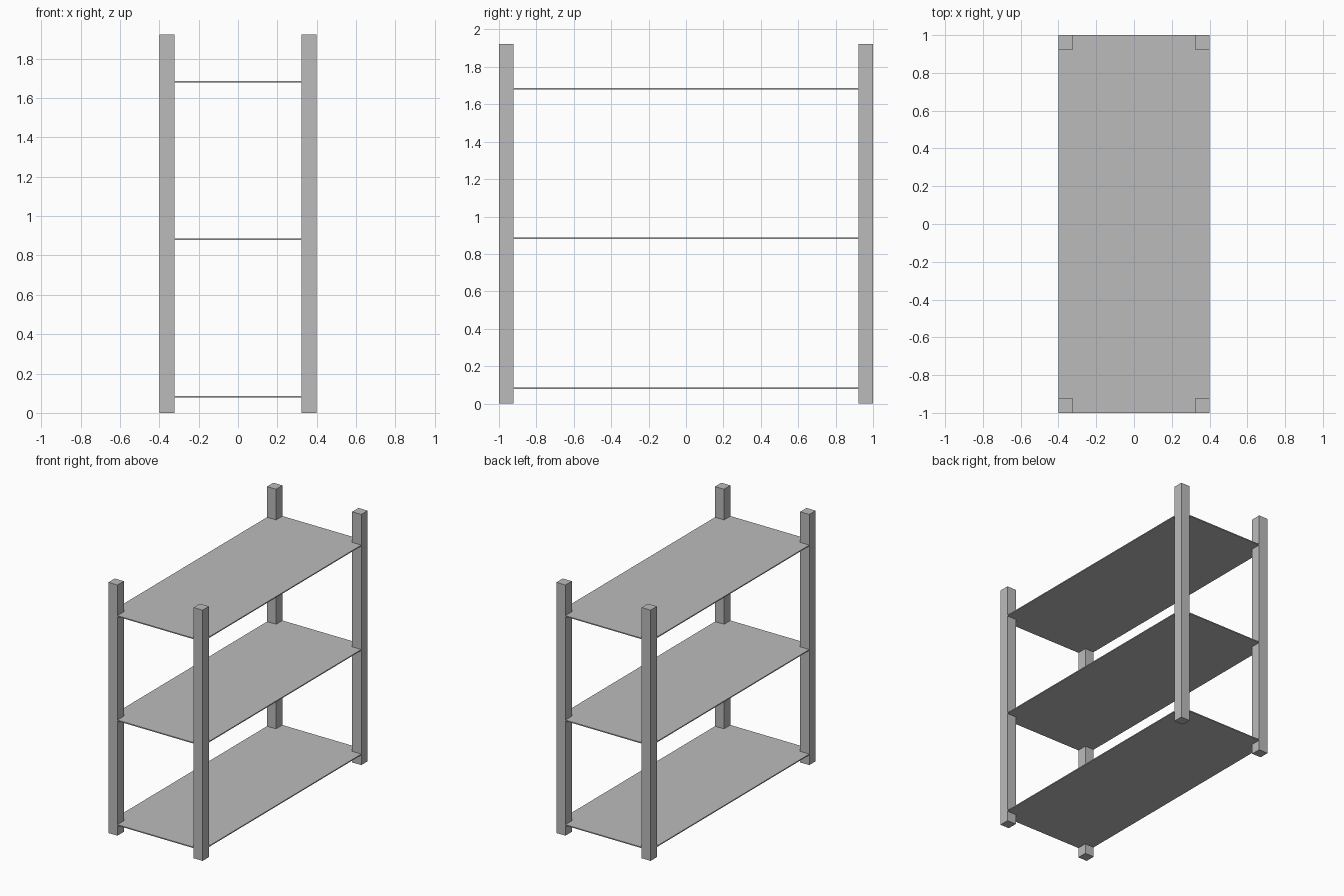
import bpy
import bmesh
from mathutils import Matrix, Vector

cube = bpy.data.objects.get("Cube")
if cube:
    bpy.data.objects.remove(cube, do_unlink=True)

HALF_X, HALF_Y, HEIGHT = 0.4, 1.0, 1.923
POST = 0.077
SHELF_THICKNESS = 0.008
SHELF_BOTTOMS = (0.077, 0.879, 1.68)

# One plain grey for the whole rack
grey = bpy.data.materials.new("plain grey")
grey.use_nodes = True
grey.diffuse_color = (0.5, 0.5, 0.5, 1)
bsdf = next(n for n in grey.node_tree.nodes if n.type == "BSDF_PRINCIPLED")
bsdf.inputs["Base Color"].default_value = grey.diffuse_color


def make_object(name, bm):
    bmesh.ops.recalc_face_normals(bm, faces=bm.faces)
    mesh = bpy.data.meshes.new(name)
    bm.to_mesh(mesh)
    bm.free()
    mesh.materials.append(grey)
    obj = bpy.data.objects.new(name, mesh)
    bpy.context.collection.objects.link(obj)
    return obj


def make_post(name, x, y):
    bm = bmesh.new()
    placement = Matrix.Translation((x, y, HEIGHT / 2)) @ Matrix.Diagonal((POST, POST, HEIGHT, 1))
    bmesh.ops.create_cube(bm, size=1, matrix=placement)
    return make_object(name, bm)


def make_shelf(name, z):
    # Board outline with a square notch around each post
    inner_x, inner_y = HALF_X - POST, HALF_Y - POST
    outline = []
    for sx, sy in ((1, 1), (-1, 1), (-1, -1), (1, -1)):
        notch = [(HALF_X, inner_y), (inner_x, inner_y), (inner_x, HALF_Y)]
        if sx * sy < 0:
            notch.reverse()
        outline += [(sx * x, sy * y) for x, y in notch]
    bm = bmesh.new()
    face = bm.faces.new([bm.verts.new((x, y, z)) for x, y in outline])
    top = bmesh.ops.extrude_face_region(bm, geom=[face], use_keep_orig=True)["geom"]
    verts = [v for v in top if isinstance(v, bmesh.types.BMVert)]
    bmesh.ops.translate(bm, verts=verts, vec=Vector((0, 0, SHELF_THICKNESS)))
    return make_object(name, bm)


# Four corner posts
for side, sx in (("left", 1), ("right", -1)):
    for end, sy in (("front", -1), ("back", 1)):
        make_post(f"{end}_{side}_post", sx * (HALF_X - POST / 2), sy * (HALF_Y - POST / 2))

# Three thin shelves flush with the outside of the posts
for name, z in zip(("bottom_shelf", "middle_shelf", "top_shelf"), SHELF_BOTTOMS):
    make_shelf(name, z)
